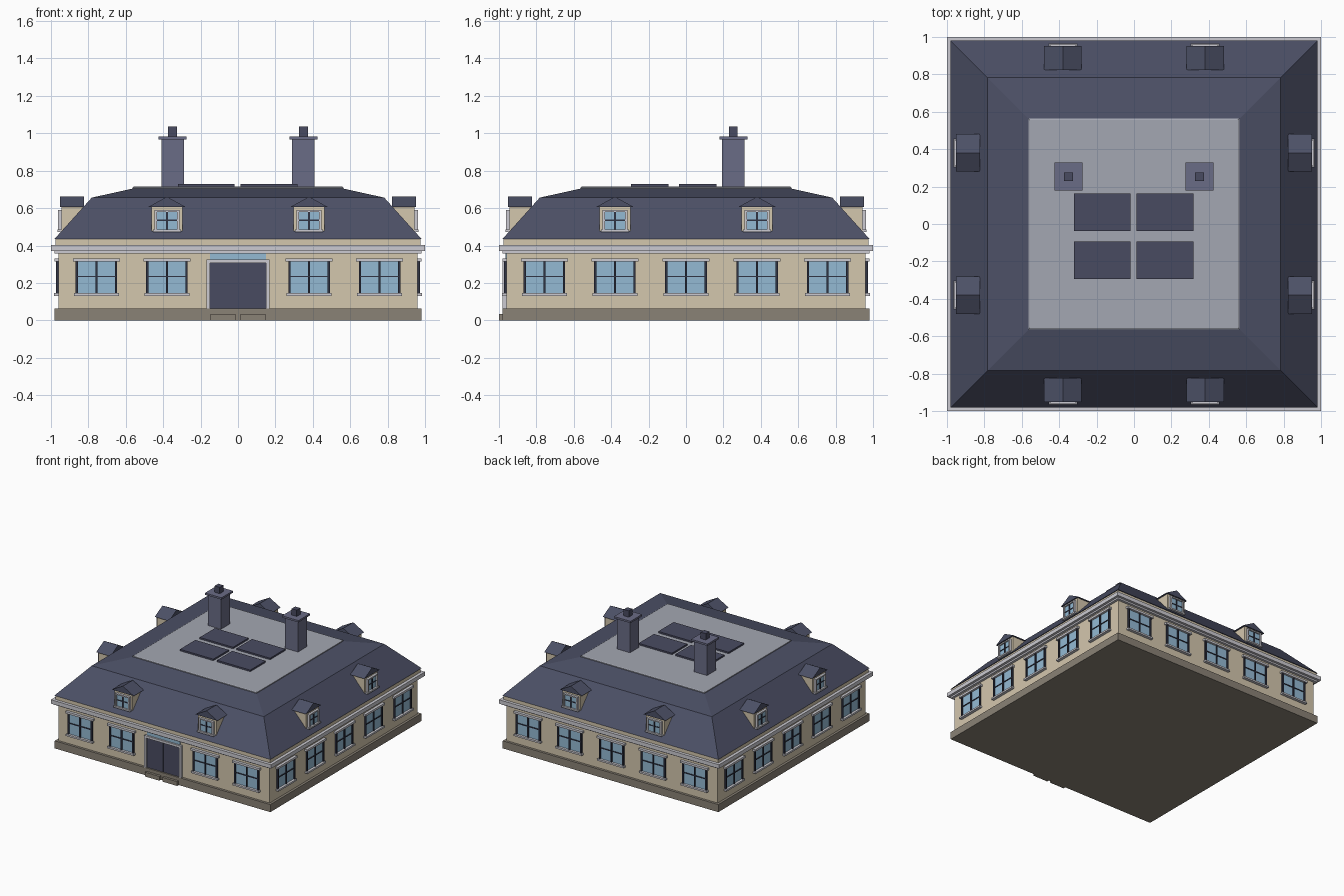
import bpy, bmesh, math
from mathutils import Matrix, Vector

if "Cube" in bpy.data.objects:
    bpy.data.objects.remove(bpy.data.objects["Cube"])


def material(name, r, g, b):
    lin = [((c / 255 + 0.055) / 1.055) ** 2.4 for c in (r, g, b)]
    m = bpy.data.materials.new(name)
    m.diffuse_color = (*lin, 1)
    m.use_nodes = True
    m.node_tree.nodes["Principled BSDF"].inputs["Base Color"].default_value = m.diffuse_color
    return m


WALL = material("sandstone", 212, 199, 174)
PLINTH = material("plinth stone", 138, 130, 118)
TRIM = material("pale trim", 204, 203, 210)
ROOF = material("roof slate", 76, 80, 102)
STACK = material("chimney brick", 106, 108, 134)
GLASS = material("window glass", 148, 186, 212)
FRAME = material("dark frame", 48, 51, 68)
DECK = material("roof deck", 164, 167, 178)
DOOR = material("door slate", 73, 75, 97)


def finish(name, bm, mat):
    bmesh.ops.recalc_face_normals(bm, faces=bm.faces)
    me = bpy.data.meshes.new(name)
    bm.to_mesh(me)
    bm.free()
    me.materials.append(mat)
    ob = bpy.data.objects.new(name, me)
    bpy.context.collection.objects.link(ob)
    return ob


def add_box(bm, x0, x1, y0, y1, z0, z1, side=0):
    """Box on the front (-y) face, turned to one of the four sides."""
    size = Matrix.Diagonal((x1 - x0, y1 - y0, z1 - z0, 1))
    place = Matrix.Translation(((x0 + x1) / 2, (y0 + y1) / 2, (z0 + z1) / 2))
    turn = Matrix.Rotation(side * math.pi / 2, 4, 'Z')
    bmesh.ops.create_cube(bm, size=1, matrix=turn @ place @ size)


def boxes(name, mat, items):
    bm = bmesh.new()
    for it in items:
        add_box(bm, *it)
    return finish(name, bm, mat)


def tiers(name, mat, profile):
    """Square rings (half width, height) lofted into a closed solid."""
    bm = bmesh.new()
    rings = [[bm.verts.new((sx * h, sy * h, z))
              for sx, sy in ((-1, -1), (1, -1), (1, 1), (-1, 1))] for h, z in profile]
    for a, b in zip(rings, rings[1:]):
        for i in range(4):
            j = (i + 1) % 4
            bm.faces.new((a[i], a[j], b[j], b[i]))
    bm.faces.new(rings[0])
    bm.faces.new(rings[-1])
    return finish(name, bm, mat)


# Main masses
tiers("plinth", PLINTH, [(0.98, 0), (0.98, 0.062)])
tiers("walls", WALL, [(0.96, 0.062), (0.96, 0.36)])
tiers("cornice", TRIM, [(0.98, 0.357), (0.98, 0.37), (1.0, 0.37), (1.0, 0.402)])
tiers("eaves_band", WALL, [(0.976, 0.402), (0.976, 0.434)])
tiers("mansard_roof", ROOF, [(0.982, 0.434), (0.782, 0.656), (0.56, 0.705)])
tiers("roof_deck", DECK, [(0.563, 0.702), (0.563, 0.711), (0.557, 0.715)])

# Windows: five on each side, with the door taking the front centre
spots = [(x, s) for s in range(4) for x in (-0.757, -0.38, 0, 0.38, 0.757)
         if not (s == 0 and x == 0)]
glass, frames, trims = [], [], []
for x, s in spots:
    glass.append((x - 0.105, x + 0.105, -0.964, -0.956, 0.14, 0.318, s))
    for dx, w in ((-0.105, 0.006), (0, 0.005), (0.105, 0.006)):
        frames.append((x + dx - w, x + dx + w, -0.973, -0.957, 0.14, 0.318, s))
    frames.append((x - 0.105, x + 0.105, -0.970, -0.957, 0.231, 0.238, s))
    trims.append((x - 0.125, x + 0.125, -0.982, -0.955, 0.314, 0.331, s))
    trims.append((x - 0.12, x + 0.12, -0.984, -0.955, 0.131, 0.145, s))
boxes("window_glass", GLASS, glass)
boxes("window_frames", FRAME, frames)
boxes("window_lintels_and_sills", TRIM, trims)

# Entrance
boxes("door_leaves", DOOR, [(-0.15, -0.001, -0.969, -0.955, 0.062, 0.308),
                            (0.001, 0.15, -0.969, -0.955, 0.062, 0.308)])
boxes("door_surround", TRIM, [(-0.168, -0.15, -0.98, -0.955, 0.062, 0.325),
                              (0.15, 0.168, -0.98, -0.955, 0.062, 0.325),
                              (-0.15, 0.15, -0.98, -0.955, 0.306, 0.325)])
boxes("door_transom", GLASS, [(-0.15, 0.15, -0.966, -0.957, 0.325, 0.357)])
boxes("entrance_steps", PLINTH, [(-0.147, -0.014, -1.0, -0.97, 0, 0.035),
                                 (0.014, 0.147, -1.0, -0.97, 0, 0.035)])

# Dormers: two on each side
dormers = [(x, s) for s in range(4) for x in (-0.38, 0.38)]
body, glass, bars, trims = [], [], [], []
for x, s in dormers:
    body.append((x - 0.083, x + 0.083, -0.943, -0.80, 0.475, 0.606, s))
    glass.append((x - 0.058, x + 0.058, -0.951, -0.942, 0.483, 0.584, s))
    bars.append((x - 0.005, x + 0.005, -0.957, -0.943, 0.483, 0.584, s))
    bars.append((x - 0.058, x + 0.058, -0.955, -0.943, 0.531, 0.538, s))
    for dx in (-0.06, 0.06):
        trims.append((x + dx - 0.006, x + dx + 0.006, -0.962, -0.942, 0.483, 0.588, s))
    trims.append((x - 0.066, x + 0.066, -0.962, -0.942, 0.58, 0.59, s))
    trims.append((x - 0.075, x + 0.075, -0.966, -0.942, 0.473, 0.485, s))
boxes("dormer_bodies", WALL, body)
boxes("dormer_glass", GLASS, glass)
boxes("dormer_bars", FRAME, bars)
boxes("dormer_trim", TRIM, trims)

# Gabled dormer roofs
bm = bmesh.new()
for x, s in dormers:
    turn = Matrix.Rotation(s * math.pi / 2, 4, 'Z')
    front, back = [[bm.verts.new(turn @ Vector((x + dx, y, z)))
                    for dx, z in ((-0.1, 0.606), (0.1, 0.606), (0, 0.661))]
                   for y in (-0.953, -0.823)]
    bm.faces.new(front)
    bm.faces.new(back)
    for i in range(3):
        j = (i + 1) % 3
        bm.faces.new((front[i], front[j], back[j], back[i]))
finish("dormer_roofs", bm, ROOF)


# Chimneys
def stack(name, mat, half, z0, z1):
    boxes(name, mat, [(x - half, x + half, 0.253 - half, 0.253 + half, z0, z1)
                      for x in (-0.35, 0.35)])


stack("chimney_shafts", STACK, 0.06, 0.71, 0.968)
stack("chimney_caps", STACK, 0.075, 0.968, 0.983)
stack("chimney_pots", DOOR, 0.023, 0.983, 1.035)

# Four panels on the roof deck
boxes("roof_panels", DOOR, [(x, x + 0.304, y, y + 0.2, 0.714, 0.728)
                            for x in (-0.322, 0.014) for y in (-0.294, -0.038)])
